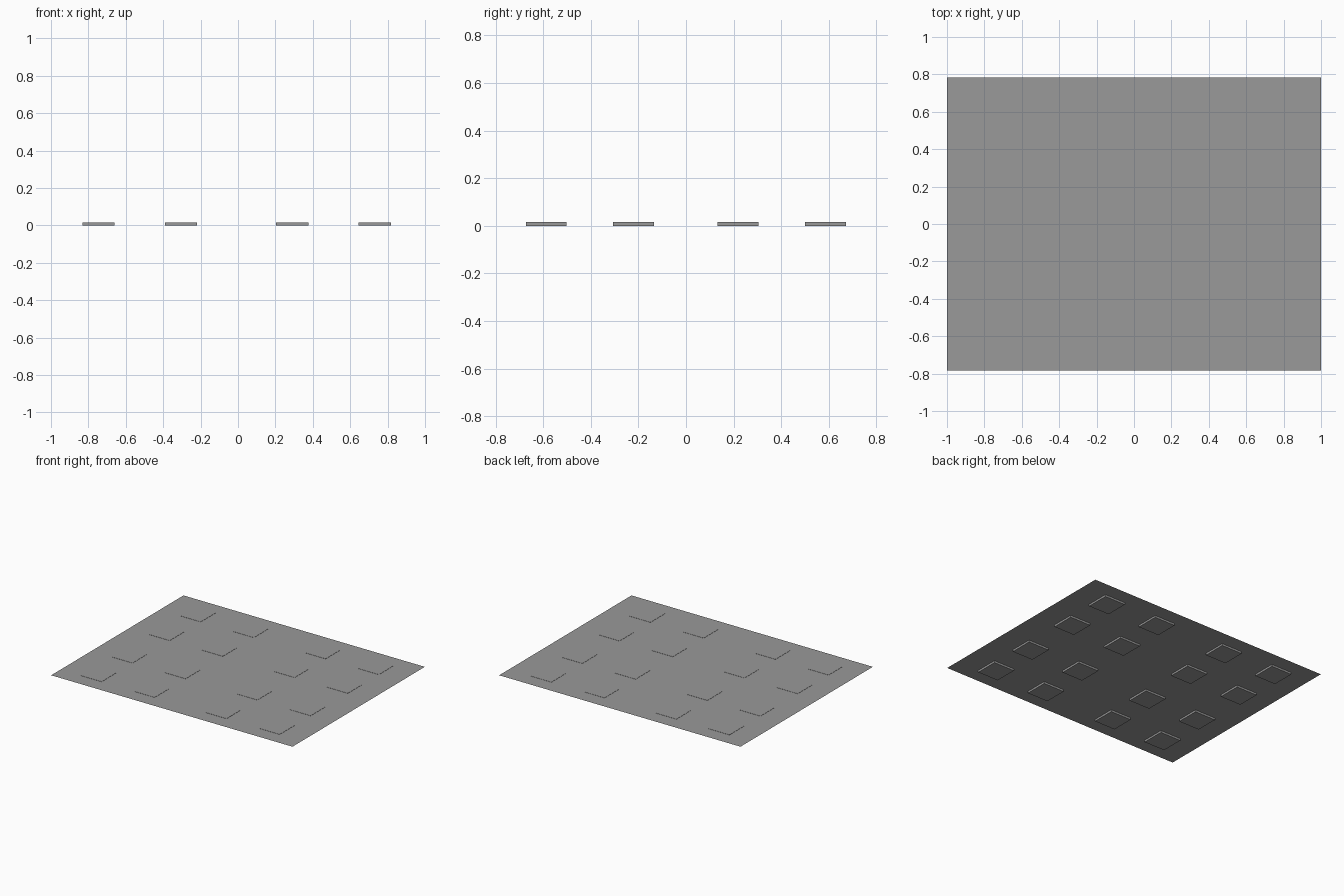
import bpy

if "Cube" in bpy.data.objects:
    bpy.data.objects.remove(bpy.data.objects["Cube"])

HEIGHT = 0.016           # pad thickness
SHEET_Z = 0.0145         # pads poke very slightly through the sheet
PAD = 0.172              # pad side length
PAD_X = (-0.745, -0.305, 0.29, 0.731)
PAD_Y = (-0.587, -0.221, 0.219, 0.586)

grey = bpy.data.materials.new("dark_grey")
grey.diffuse_color = (0.32, 0.32, 0.32, 1)
grey.use_nodes = True
grey.node_tree.nodes["Principled BSDF"].inputs["Base Color"].default_value = grey.diffuse_color


def finish(obj, name, sx, sy, sz):
    """Name the part, size its mesh and colour it."""
    obj.name = name
    for v in obj.data.vertices:
        v.co.x *= sx
        v.co.y *= sy
        v.co.z *= sz
    obj.data.materials.append(grey)


# Thin flat sheet
bpy.ops.mesh.primitive_plane_add(size=1, location=(0, 0, SHEET_Z))
finish(bpy.context.object, "flat_sheet", 2.0, 1.566, 1.0)

# Square pads under the sheet, four by four
for row, y in enumerate(PAD_Y):
    for col, x in enumerate(PAD_X):
        bpy.ops.mesh.primitive_cube_add(size=1, location=(x, y, HEIGHT / 2))
        finish(bpy.context.object, f"foot_pad_{row + 1}_{col + 1}", PAD, PAD, HEIGHT)
